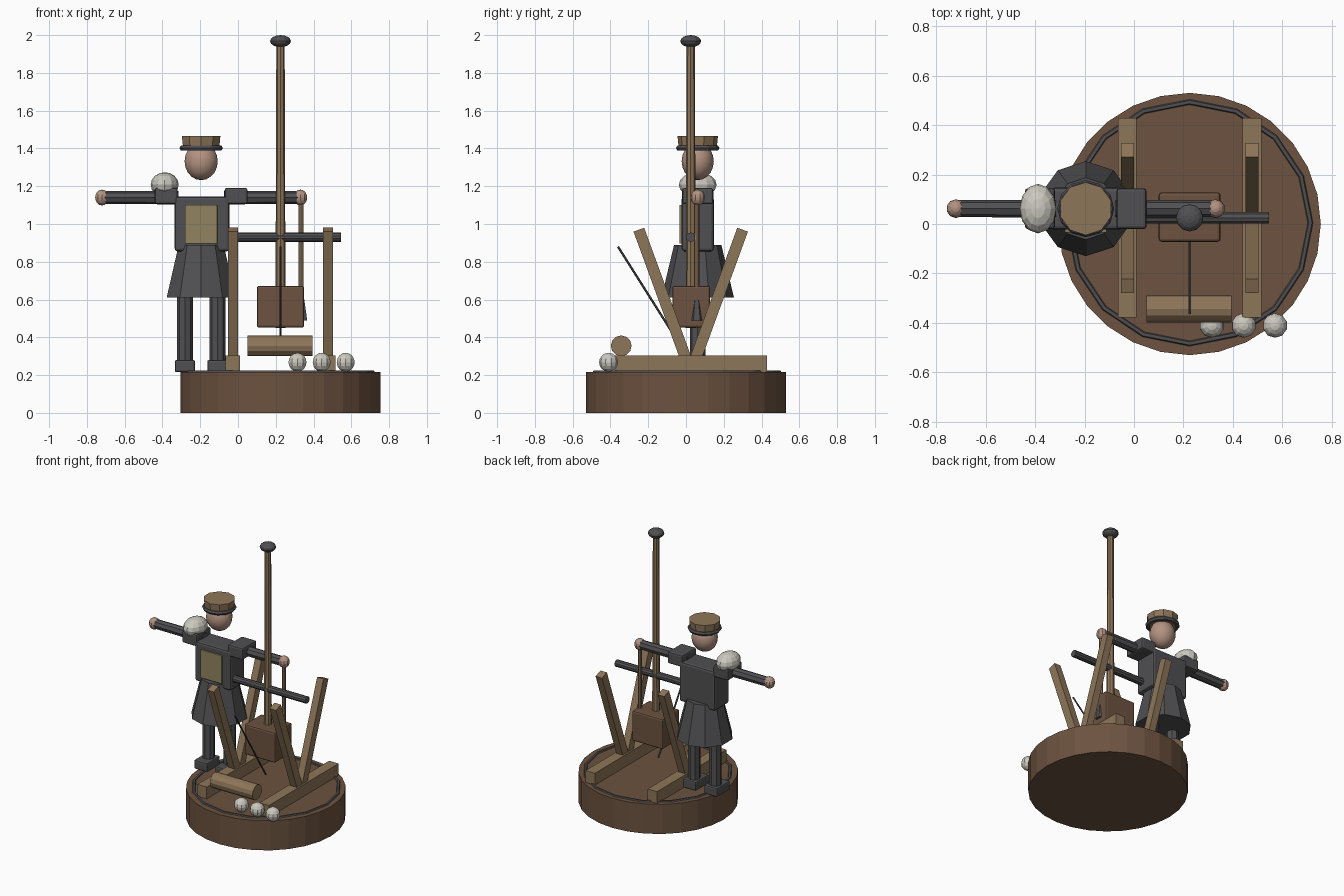
import bpy, bmesh, math
from mathutils import Matrix, Vector

if "Cube" in bpy.data.objects:
    bpy.data.objects.remove(bpy.data.objects["Cube"])


def mat(name, rgb):
    m = bpy.data.materials.new(name)
    m.diffuse_color = (*rgb, 1)
    m.use_nodes = True
    m.node_tree.nodes["Principled BSDF"].inputs["Base Color"].default_value = m.diffuse_color
    return m


DARK = mat("dark_wood", (0.15, 0.085, 0.05))
WOOD = mat("wood", (0.27, 0.18, 0.10))
IRON = mat("iron", (0.08, 0.08, 0.085))
SKIN = mat("skin", (0.45, 0.29, 0.22))
STONE = mat("stone", (0.60, 0.58, 0.52))
BRASS = mat("brass", (0.29, 0.23, 0.12))


def finish(name, bm, m, smooth=False):
    me = bpy.data.meshes.new(name)
    bm.to_mesh(me)
    bm.free()
    me.materials.append(m)
    for p in me.polygons:
        p.use_smooth = smooth
    ob = bpy.data.objects.new(name, me)
    bpy.context.collection.objects.link(ob)
    return ob


def box(name, c, size, m, bevel=0.0, rot_x=0.0):
    bm = bmesh.new()
    bmesh.ops.create_cube(bm, size=1)
    bmesh.ops.scale(bm, vec=size, verts=bm.verts)
    if bevel:
        bmesh.ops.bevel(bm, geom=bm.edges[:], offset=bevel, segments=2,
                        profile=0.5, affect='EDGES')
    bm.transform(Matrix.Translation(c) @ Matrix.Rotation(rot_x, 4, 'X'))
    return finish(name, bm, m)


def rod(name, a, b, r1, r2, sides, m):
    a, b = Vector(a), Vector(b)
    d = b - a
    bm = bmesh.new()
    bmesh.ops.create_cone(bm, cap_ends=True, segments=sides, radius1=r1,
                          radius2=r2, depth=d.length)
    rot = Matrix() if d.xy.length < 1e-6 and d.z > 0 else \
        d.to_track_quat('Z', 'Y').to_matrix().to_4x4()
    bm.transform(Matrix.Translation((a + b) / 2) @ rot)
    return finish(name, bm, m)


def ball(name, c, radii, m, seg=12, rings=8, smooth=False):
    bm = bmesh.new()
    bmesh.ops.create_uvsphere(bm, u_segments=seg, v_segments=rings, radius=1)
    bm.transform(Matrix.Translation(c) @ Matrix.Diagonal((*radii, 1)))
    return finish(name, bm, m, smooth)


def ring(name, c, major, minor, seg, m):
    bpy.ops.mesh.primitive_torus_add(location=c, major_radius=major, minor_radius=minor,
                                     major_segments=seg, minor_segments=6)
    ob = bpy.context.object
    ob.name = name
    ob.data.materials.append(m)
    return ob


CX, CY = 0.225, 0.025      # machine axis
FX, FY = -0.195, 0.062     # figure axis

# Round base with an inlaid hoop
rod("base", (CX, 0, 0), (CX, 0, 0.217), 0.53, 0.53, 28, DARK)
ring("base_hoop", (CX, 0.005, 0.213), 0.488, 0.013, 16, IRON)

# Skids and V-shaped trestles
lean = math.atan2(0.25, 0.685)
for side, sx in (("left", -1), ("right", 1)):
    x = CX + sx * 0.252
    box(f"skid_{side}", (x, CY, 0.26), (0.076, 0.805, 0.088), WOOD)
    for end, sy in (("front", -1), ("back", 1)):
        box(f"trestle_{side}_{end}", (x, CY + sy * 0.147, 0.62),
            (0.052, 0.06, 0.745), WOOD, rot_x=-sy * lean)

# Axle, throwing arm, counterweight, sling
rod("axle", (CX - 0.32, CY, 0.93), (CX + 0.32, CY, 0.93), 0.025, 0.025, 10, IRON)
rod("throwing_arm", (CX, CY, 0.45), (CX, CY, 1.97), 0.027, 0.022, 8, WOOD)
ball("arm_knob", (CX, CY, 1.968), (0.055, 0.055, 0.032), IRON)
box("counterweight", (CX, 0.028, 0.562), (0.25, 0.2, 0.222), DARK, 0.012)
rod("sling_rope", (CX, 0.0, 0.31), (CX, -0.36, 0.88), 0.006, 0.006, 6, IRON)

# Log and shot on the base
rod("log", (0.05, -0.343, 0.355), (0.395, -0.343, 0.355), 0.055, 0.055, 12, WOOD)
for i, x in enumerate((0.315, 0.443, 0.57)):
    ball(f"shot_{i + 1}", (x, -0.41, 0.268), (0.05,) * 3, STONE, 10, 8)

# Figure: skirt, torso, chest plate
rod("skirt", (FX, FY, 0.61), (FX, FY, 0.89), 0.192, 0.125, 10, IRON)
box("torso", (FX + 0.005, FY, 1.0), (0.29, 0.17, 0.29), IRON, 0.015)
box("chest_plate", (FX, -0.02, 0.998), (0.172, 0.03, 0.205), BRASS, 0.004)

# Head and hat
ball("head", (FX, FY, 1.332), (0.09, 0.085, 0.1), SKIN, 14, 10, True)
ring("hat_brim", (FX, FY, 1.402), 0.1, 0.015, 12, IRON)
rod("hat_crown", (FX, FY, 1.395), (FX, FY, 1.465), 0.1, 0.107, 10, WOOD)

# Limbs, mirrored about the figure axis
for side, s in (("left", -1), ("right", 1)):
    lx = FX + s * 0.086
    rod(f"leg_{side}", (lx, FY, 0.25), (lx, FY, 0.66), 0.042, 0.042, 8, IRON)
    box(f"boot_{side}", (lx, FY - 0.02, 0.248), (0.107, 0.155, 0.065), IRON, 0.01)
    box(f"shoulder_{side}", (FX + s * 0.185, FY, 1.148), (0.122, 0.165, 0.086), IRON, 0.012)
    rod(f"arm_{side}", (FX + s * 0.12, FY, 1.14), (FX + s * 0.525, FY, 1.14),
        0.036, 0.034, 8, IRON)
    ball(f"hand_{side}", (FX + s * 0.525, FY, 1.14), (0.038, 0.038, 0.042), SKIN, 10, 8)

# Stone carried on the shoulder
ball("shoulder_stone", (-0.388, FY, 1.208), (0.074, 0.1, 0.066), STONE, 12, 8)

# Hand-held staff with flared tip
rod("staff", (0.333, 0.057, 0.58), (0.333, 0.057, 1.14), 0.014, 0.014, 8, WOOD)
rod("staff_tip", (0.335, 0.057, 0.49), (0.335, 0.057, 0.64), 0.036, 0.012, 6, IRON)
